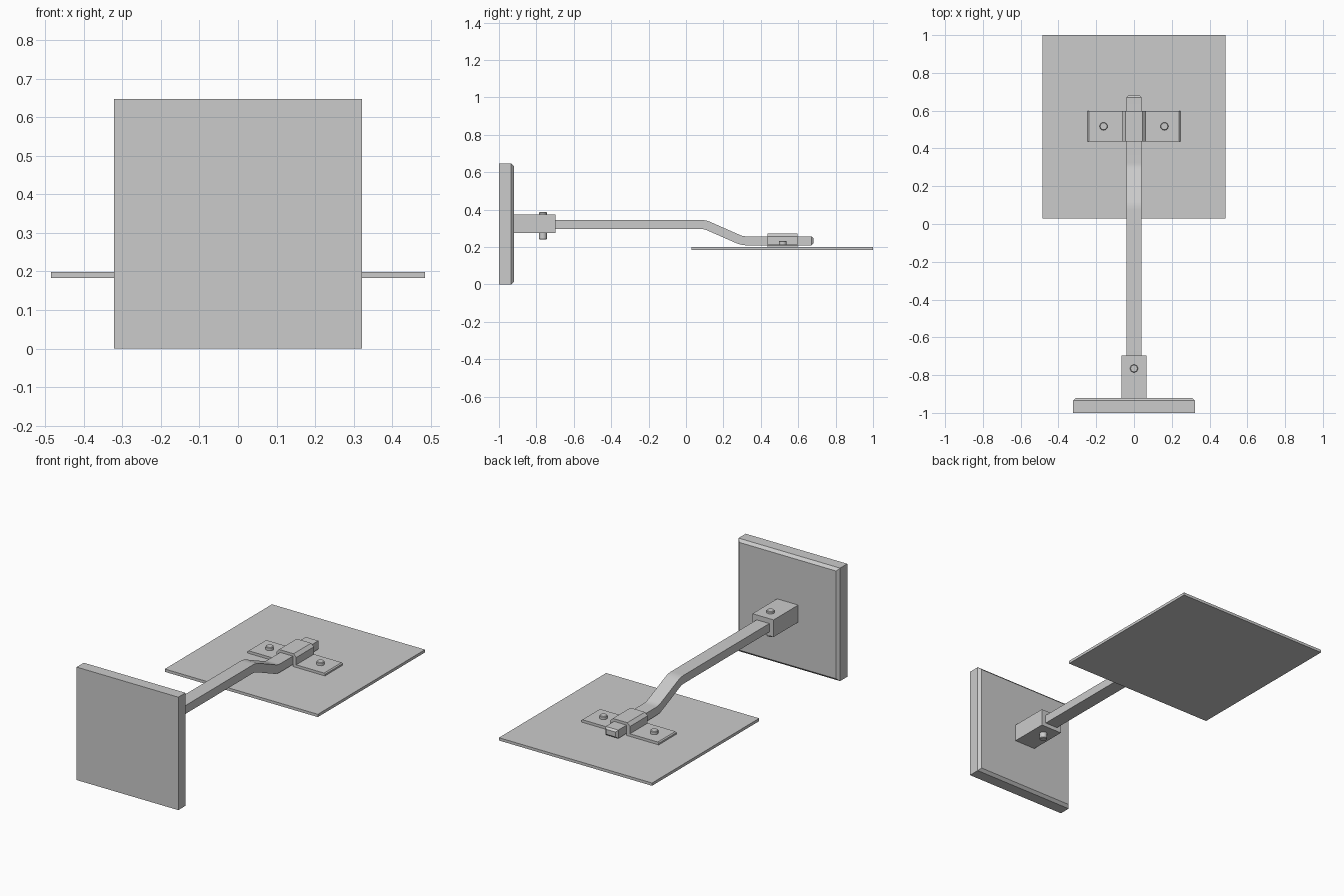
import bpy, bmesh, math
from mathutils import Vector

if "Cube" in bpy.data.objects:
    bpy.data.objects.remove(bpy.data.objects["Cube"])


def finish(name, bm, smooth=None):
    bmesh.ops.recalc_face_normals(bm, faces=bm.faces)
    me = bpy.data.meshes.new(name)
    bm.to_mesh(me)
    bm.free()
    ob = bpy.data.objects.new(name, me)
    bpy.context.collection.objects.link(ob)
    if smooth:
        bpy.ops.object.select_all(action='DESELECT')
        ob.select_set(True)
        bpy.context.view_layer.objects.active = ob
        bpy.ops.object.shade_smooth_by_angle(angle=math.radians(smooth))
    return ob


def loft(name, rings, smooth=None):
    """Rectangles (y, z, half width, half height, pitch) joined along y."""
    bm = bmesh.new()
    loops = []
    for y, z, w, h, a in rings:
        loops.append([bm.verts.new((sx * w, y - sz * h * math.sin(a), z + sz * h * math.cos(a)))
                      for sx, sz in ((-1, -1), (1, -1), (1, 1), (-1, 1))])
    for a, b in zip(loops, loops[1:]):
        for i in range(4):
            j = (i + 1) % 4
            bm.faces.new((a[i], a[j], b[j], b[i]))
    bm.faces.new(loops[0])
    bm.faces.new(loops[-1])
    return finish(name, bm, smooth)


def bolt(name, x, y, z0, z1, r=0.021):
    """Cylinder with a small chamfer on both ends."""
    bm = bmesh.new()
    bmesh.ops.create_cone(bm, cap_ends=True, segments=16, radius1=r, radius2=r, depth=z1 - z0)
    rims = [e for e in bm.edges if abs(e.verts[0].co.z - e.verts[1].co.z) < 1e-5]
    bmesh.ops.bevel(bm, geom=rims, offset=0.003, segments=1, affect='EDGES')
    bmesh.ops.translate(bm, verts=bm.verts, vec=Vector((x, y, (z0 + z1) / 2)))
    return finish(name, bm, 30)


# Upright square plate with chamfered rear rim
loft("wall_plate", [(-1, 0.3235, 0.322, 0.3235, 0), (-0.935, 0.3235, 0.322, 0.3235, 0),
                    (-0.92, 0.3235, 0.307, 0.3085, 0)])

# Socket block and its through bolt
loft("socket", [(-0.925, 0.324, 0.067, 0.049, 0), (-0.697, 0.324, 0.067, 0.049, 0)])
bolt("socket_bolt", 0, -0.765, 0.24, 0.386)

# Cranked square arm with two rounded bends and a chamfered tip
hi, lo, t = 0.321, 0.233, 0.024
pitch = math.atan2(lo - hi, 0.2)
path = [(-0.75, hi, 0.04, t, 0)]
for cy, cz, a0, a1 in ((0.1, hi, 0, pitch), (0.3, lo, pitch, 0)):
    d = 0.025
    p0 = Vector((cy - d * math.cos(a0), cz - d * math.sin(a0)))
    p1 = Vector((cy, cz))
    p2 = Vector((cy + d * math.cos(a1), cz + d * math.sin(a1)))
    for i in range(6):
        s = i / 5
        p = p0 * (1 - s) ** 2 + p1 * 2 * s * (1 - s) + p2 * s * s
        path.append((p.x, p.y, 0.04, t, a0 + (a1 - a0) * s))
path += [(0.67, lo, 0.04, t, 0), (0.681, lo, 0.031, t - 0.01, 0)]
loft("arm", path, 30)

# Thin horizontal plate
loft("base_sheet", [(0.03, 0.191, 0.485, 0.008, 0), (1.0, 0.191, 0.485, 0.008, 0)])

# Hat-shaped clamp over the arm
half = [(0.245, 0.199), (0.245, 0.208), (0.239, 0.214), (0.063, 0.214),
        (0.063, 0.256), (0.046, 0.273)]
inner = [(0.042, 0.258), (0.042, 0.199)]
outline = half + [(-x, z) for x, z in reversed(half)] + \
    [(-x, z) for x, z in reversed(inner)] + inner
bm = bmesh.new()
face = bm.faces.new([bm.verts.new((x, 0.437, z)) for x, z in outline])
ext = bmesh.ops.extrude_face_region(bm, geom=[face], use_keep_orig=True)
bmesh.ops.translate(bm, verts=[v for v in ext["geom"] if isinstance(v, bmesh.types.BMVert)],
                    vec=(0, 0.16, 0))
finish("clamp", bm)

# Clamp bolts
for side, x in (("left", -0.161), ("right", 0.161)):
    bolt("clamp_bolt_" + side, x, 0.517, 0.205, 0.232)
